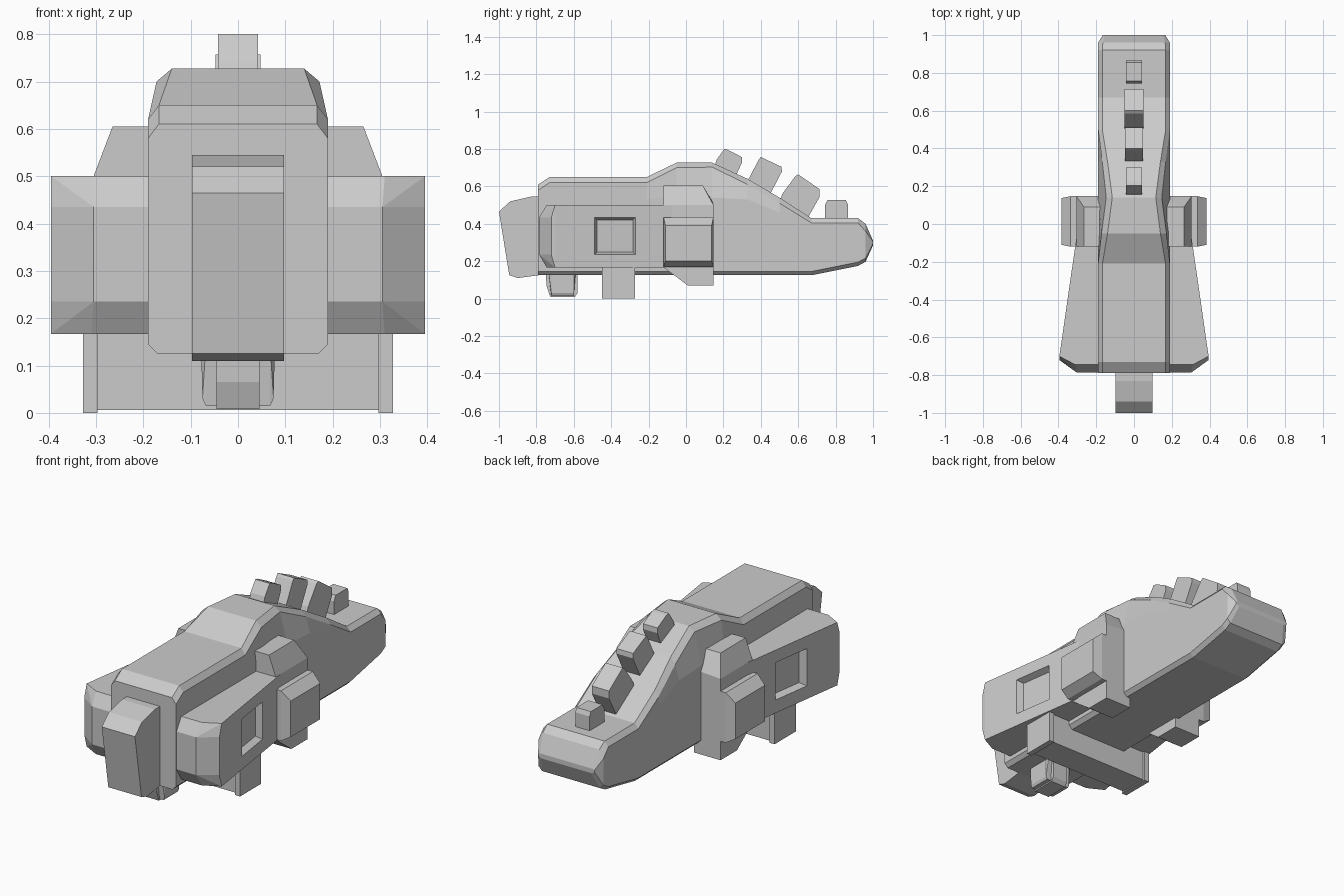
import bpy, bmesh
from mathutils import Vector

if "Cube" in bpy.data.objects:
    bpy.data.objects.remove(bpy.data.objects["Cube"])


def finish(bm, name):
    bmesh.ops.recalc_face_normals(bm, faces=bm.faces[:])
    me = bpy.data.meshes.new(name)
    bm.to_mesh(me)
    bm.free()
    ob = bpy.data.objects.new(name, me)
    bpy.context.collection.objects.link(ob)
    return ob


def loft(name, rings):
    bm = bmesh.new()
    vs = [[bm.verts.new(p) for p in r] for r in rings]
    n = len(vs[0])
    for a, b in zip(vs, vs[1:]):
        for i in range(n):
            j = (i + 1) % n
            bm.faces.new((a[i], a[j], b[j], b[i]))
    bm.faces.new(vs[0])
    bm.faces.new(vs[-1])
    return finish(bm, name)


def prism(name, profile, x0, x1):
    # extrude a (y, z) profile along x
    return loft(name, [[(x, y, z) for y, z in profile] for x in (x0, x1)])


def rect(y0, y1, z0, z1):
    return [(y0, z0), (y1, z0), (y1, z1), (y0, z1)]


def hull(name, pts):
    bm = bmesh.new()
    for p in pts:
        bm.verts.new(p)
    bmesh.ops.convex_hull(bm, input=bm.verts[:])
    bmesh.ops.dissolve_limit(bm, angle_limit=0.02, verts=bm.verts[:], edges=bm.edges[:])
    return finish(bm, name)


def mirror(ob):
    m = ob.modifiers.new("mirror", 'MIRROR')
    m.use_mirror_merge = False
    return ob


# Main hull: y, bottom z, mid z, upper half width, upper z, top half width, top z
sections = [
    (-.79, .125, .48, .19, .58, .167, .61),
    (-.73, .125, .50, .19, .62, .167, .65),
    (-.21, .125, .53, .19, .62, .167, .65),
    (-.05, .125, .55, .172, .70, .14, .727),
    (.14, .125, .54, .147, .703, .115, .727),
    (.33, .125, .53, .168, .61, .14, .64),
    (.50, .125, .46, .19, .51, .168, .54),
    (.67, .125, .30, .19, .405, .168, .43),
    (.87, .165, .30, .19, .405, .168, .43),
    (.92, .175, .30, .19, .405, .168, .43),
    (.96, .197, .30, .19, .36, .165, .40),
    (1.0, .285, .30, .165, .305, .155, .31),
]
rings = []
for y, zb, zm, wu, zu, wt, zt in sections:
    w = .19 if y < 1 else .165
    half = [(w - .02, zb), (w, min(zb + .02, zm - .005)), (w, zm), (wu, zu), (wt, zt)]
    rings.append([(x, y, z) for x, z in half] + [(-x, y, z) for x, z in reversed(half)])
loft("body", rings)

# Nose block
prism("nose_block", [(-.75, .545), (-.83, .545), (-.94, .52), (-1, .465), (-.945, .125),
                     (-.90, .11), (-.75, .13)], -.097, .097)

# Flared side pods with a recessed window
pts = []
for z in (.167, .5):
    pts += [(.15, .1, z), (.28, .1, z), (.395, -.70, z), (.31, -.745, z), (.15, -.745, z)]
for z in (.235, .435):
    pts += [(.395, -.72, z), (.305, -.785, z), (.15, -.785, z)]
pod = hull("side_pod", pts)
slope = -.115 / .8
outer = lambda y: .28 + slope * (y - .1)
ring = lambda d, k: [(outer(y) + d, y, z) for y, z in rect(-.49 + k, -.27 - k, .235 + k, .435 - k)]
cutter = loft("window_cutter", [ring(.02, -.006), ring(-.035, .014)])
cutter.hide_render = True
cutter.hide_viewport = True
cut = pod.modifiers.new("window", 'BOOLEAN')
cut.operation = 'DIFFERENCE'
cut.object = cutter
mirror(pod)

# Shoulder plates and their outer pads
plate = [(-.12, .167), (.01, .07), (.147, .07), (.147, .51), (.09, .605), (-.12, .605)]
inner = [(.15, y, z) for y, z in plate]
face = [(.305, y, min(z, .5)) for y, z in plate]
crest = [(.265, -.12, .605), (.265, .09, .605)]
mirror(hull("shoulder_plate", inner + face + crest))
pad = [(.29, y, z) for y, z in rect(-.12, .147, .17, .435)]
pad += [(.335, y, z) for y, z in rect(-.12, .147, .17, .435)]
pad += [(.385, y, z) for y, z in rect(-.11, .137, .20, .39)]
mirror(hull("shoulder_pad", pad))

# Lower crossbar with end flanges
prism("crossbar", rect(-.437, -.283, .006, .18), -.305, .305)
mirror(prism("crossbar_end", rect(-.45, -.273, .0, .18), .297, .327))

# Front underside foot
prism("front_foot", [(-.75, .14), (-.745, .065), (-.725, .008), (-.595, .008), (-.58, .03),
                     (-.58, .14)], -.045, .045)
hull("front_foot_housing", [(s * x, y, z) for s in (-1, 1) for x, y, z in (
    (.078, -.72, .14), (.078, -.60, .14), (.075, -.72, .03), (.075, -.60, .03),
    (.068, -.735, .14), (.068, -.59, .14), (.068, -.72, .015), (.068, -.60, .015))])

# Row of tilted blocks along the back slope
blocks = [
    (.042, [(.14, .67), (.165, .745), (.205, .80), (.225, .795), (.298, .757), (.30, .73), (.25, .62)]),
    (.048, [(.32, .61), (.335, .64), (.39, .745), (.40, .757), (.51, .705), (.513, .68), (.44, .54)]),
    (.050, [(.50, .52), (.515, .56), (.585, .655), (.60, .664), (.715, .585), (.715, .545), (.645, .42)]),
    (.042, [(.743, .40), (.743, .50), (.757, .527), (.855, .527), (.865, .505), (.865, .40)]),
]
for i, (w, prof) in enumerate(blocks):
    prism(f"back_block_{i + 1}", prof, -w, w)
